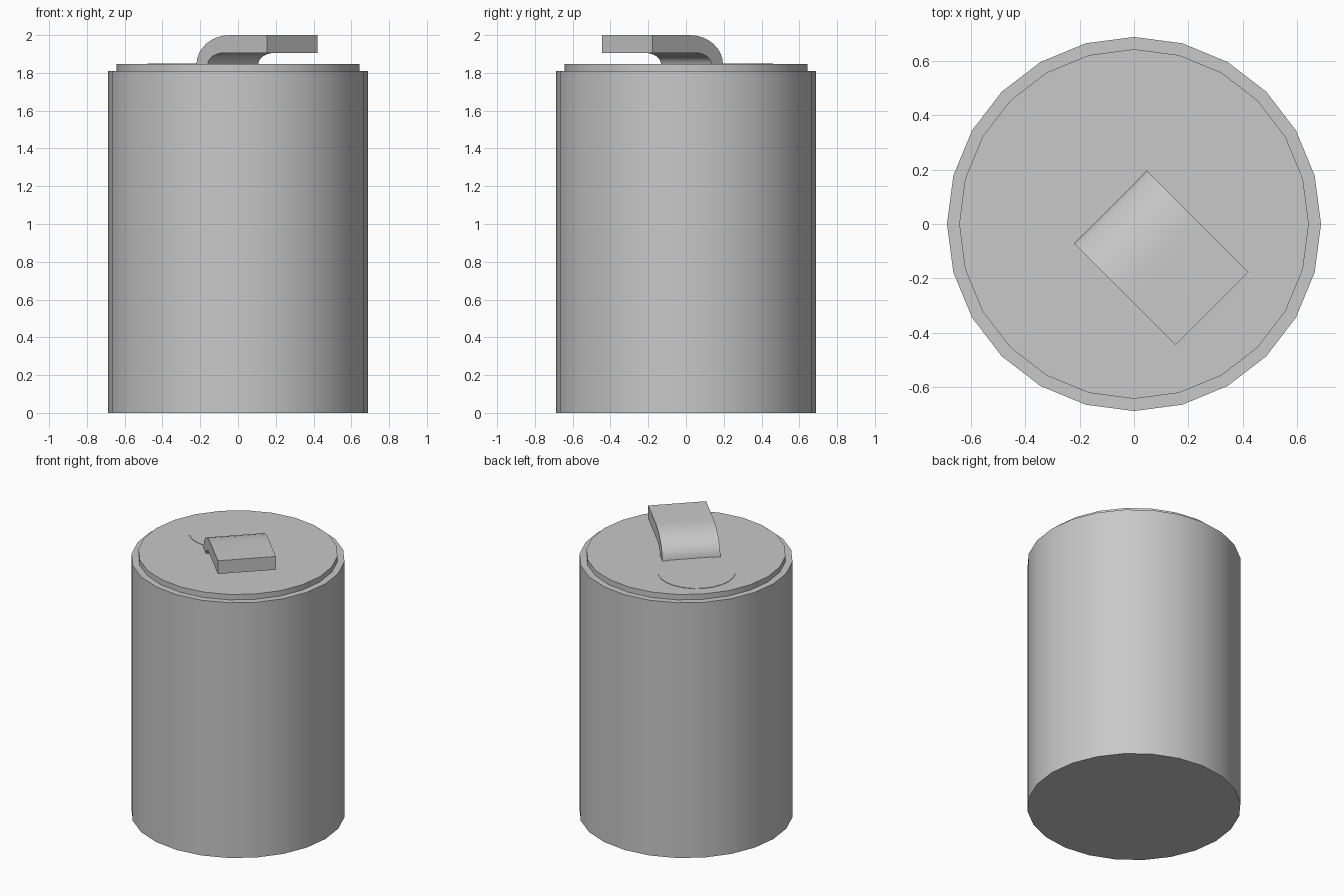
import bpy, math
from mathutils import Matrix

cube = bpy.data.objects.get("Cube")
if cube:
    bpy.data.objects.remove(cube, do_unlink=True)

# One grey metal for everything
GREY = (0.58, 0.58, 0.58, 1.0)
metal = bpy.data.materials.new("grey metal")
metal.diffuse_color = GREY
metal.use_nodes = True
metal.node_tree.nodes["Principled BSDF"].inputs["Base Color"].default_value = GREY


def finish(obj, name):
    """Name, colour and shade the active part."""
    obj.name = obj.data.name = name
    obj.data.materials.append(metal)
    bpy.ops.object.select_all(action='DESELECT')
    obj.select_set(True)
    bpy.context.view_layer.objects.active = obj
    bpy.ops.object.shade_smooth_by_angle(angle=math.radians(30))
    return obj


def disc(name, radius, bottom, top, x=0.0, y=0.0):
    """Upright 24-sided cylinder between two heights."""
    bpy.ops.mesh.primitive_cylinder_add(vertices=24, radius=radius, depth=top - bottom,
                                        location=(x, y, (bottom + top) / 2))
    return finish(bpy.context.object, name)


def extrude_profile(name, profile, width, matrix):
    """Prism from a side profile (u, z), extruded across its width."""
    n = len(profile)
    verts = [(u, s * width / 2, z) for s in (-1, 1) for u, z in profile]
    faces = [tuple(range(n)), tuple(reversed(range(n, 2 * n)))]
    faces += [(i, i + n, (i + 1) % n + n, (i + 1) % n) for i in range(n)]
    mesh = bpy.data.meshes.new(name)
    mesh.from_pydata(verts, [], faces)
    mesh.transform(matrix)
    obj = bpy.data.objects.new(name, mesh)
    bpy.context.collection.objects.link(obj)
    return finish(obj, name)


def quarter(u0, u1, z0, z1, steps):
    """Quarter ellipse rising from (u0, z0) to (u1, z1)."""
    angles = [math.pi / 2 * i / steps for i in range(steps + 1)]
    return [(u1 - (u1 - u0) * math.cos(a), z0 + (z1 - z0) * math.sin(a)) for a in angles]


# Can body, raised lid and the thin opening panel on the lid
disc("can_body", 0.687, 0.0, 1.81)
disc("lid", 0.642, 1.81, 1.848)
disc("opening_panel", 0.25, 1.84, 1.851, -0.23, 0.21)

# Pull tab: curls up from the lid, then runs flat, turned 45 degrees
outer = quarter(0.0, 0.25, 1.846, 2.0, 8)
inner = quarter(0.085, 0.21, 1.846, 1.906, 6)
tab_profile = list(reversed(inner)) + outer + [(0.528, 2.0), (0.528, 1.906)]
placing = Matrix.Translation((-0.086, 0.062, 0)) @ Matrix.Rotation(math.radians(-45), 4, 'Z')
tab = extrude_profile("pull_tab", tab_profile, 0.378, placing)
